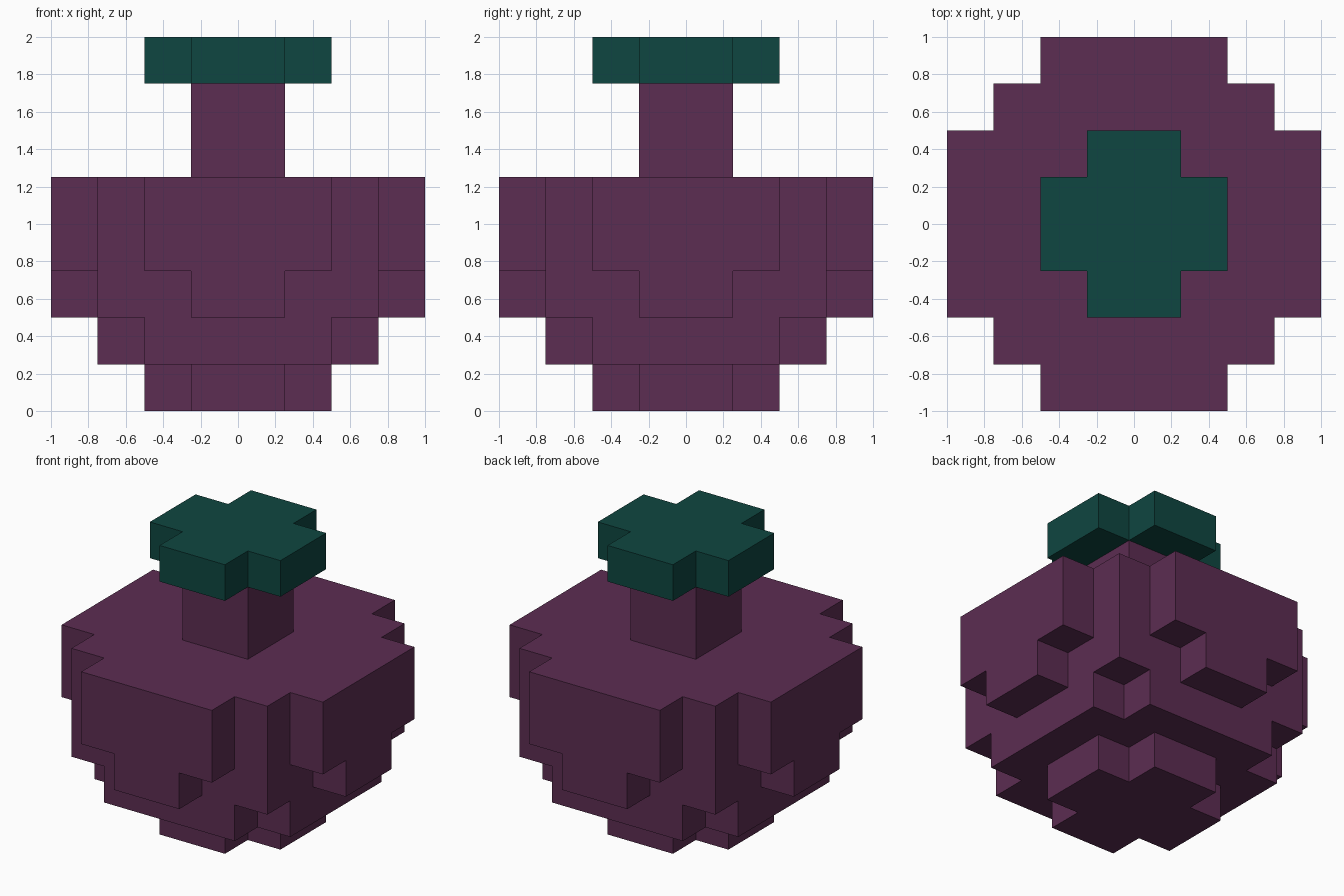
import bpy
import bmesh
from mathutils import Vector

if "Cube" in bpy.data.objects:
    bpy.data.objects.remove(bpy.data.objects["Cube"])

CELL = 0.25


def material(name, rgb):
    mat = bpy.data.materials.new(name)
    mat.diffuse_color = (*rgb, 1.0)
    mat.use_nodes = True
    mat.node_tree.nodes["Principled BSDF"].inputs["Base Color"].default_value = mat.diffuse_color
    return mat


PLUM = material("plum", (0.107, 0.026, 0.084))
TEAL = material("dark teal", (0.0045, 0.061, 0.052))

# Each layer: bottom and top in cells, then half-size rectangles in cells,
# each also used turned by 90 degrees
PARTS = {
    "flask_body": (PLUM, [
        (0, 1, [(2, 1)]),
        (1, 2, [(3, 2)]),
        (2, 3, [(3, 3), (4, 1)]),
        (3, 5, [(3, 3), (4, 2)]),
    ]),
    "flask_neck": (PLUM, [(5, 7, [(1, 1)])]),
    "flask_cap": (TEAL, [(7, 8, [(2, 1)])]),
}


def part_cells(layers):
    cells = set()
    for low, high, rects in layers:
        for a, b in rects:
            for w, d in ((a, b), (b, a)):
                cells |= {(x, y, z) for x in range(-w, w)
                          for y in range(-d, d) for z in range(low, high)}
    return cells


def build_part(name, mat, cells, filled):
    """Skin the cells with outward faces, leaving out hidden contacts."""
    bm = bmesh.new()
    for cell in sorted(cells):
        centre = Vector(cell) + Vector((0.5, 0.5, 0.5))
        for axis in range(3):
            for sign in (-1, 1):
                n = Vector((0, 0, 0))
                n[axis] = sign
                if tuple(int(c + s) for c, s in zip(cell, n)) in filled:
                    continue
                u = Vector((0, 0, 0))
                u[(axis + 1) % 3] = 0.5
                v = n.cross(u)
                mid = centre + n * 0.5
                corners = (mid - u - v, mid + u - v, mid + u + v, mid - u + v)
                bm.faces.new([bm.verts.new(p * CELL) for p in corners])
    # Join the squares into clean flat panels
    bmesh.ops.remove_doubles(bm, verts=bm.verts[:], dist=0.001)
    bmesh.ops.dissolve_limit(bm, angle_limit=0.01,
                             verts=bm.verts[:], edges=bm.edges[:])
    mesh = bpy.data.meshes.new(name)
    bm.to_mesh(mesh)
    bm.free()
    mesh.materials.append(mat)
    bpy.context.collection.objects.link(bpy.data.objects.new(name, mesh))


# Build body, neck and cap
shapes = {name: part_cells(layers) for name, (_, layers) in PARTS.items()}
everything = set().union(*shapes.values())
for name, (mat, _) in PARTS.items():
    build_part(name, mat, shapes[name], everything)
